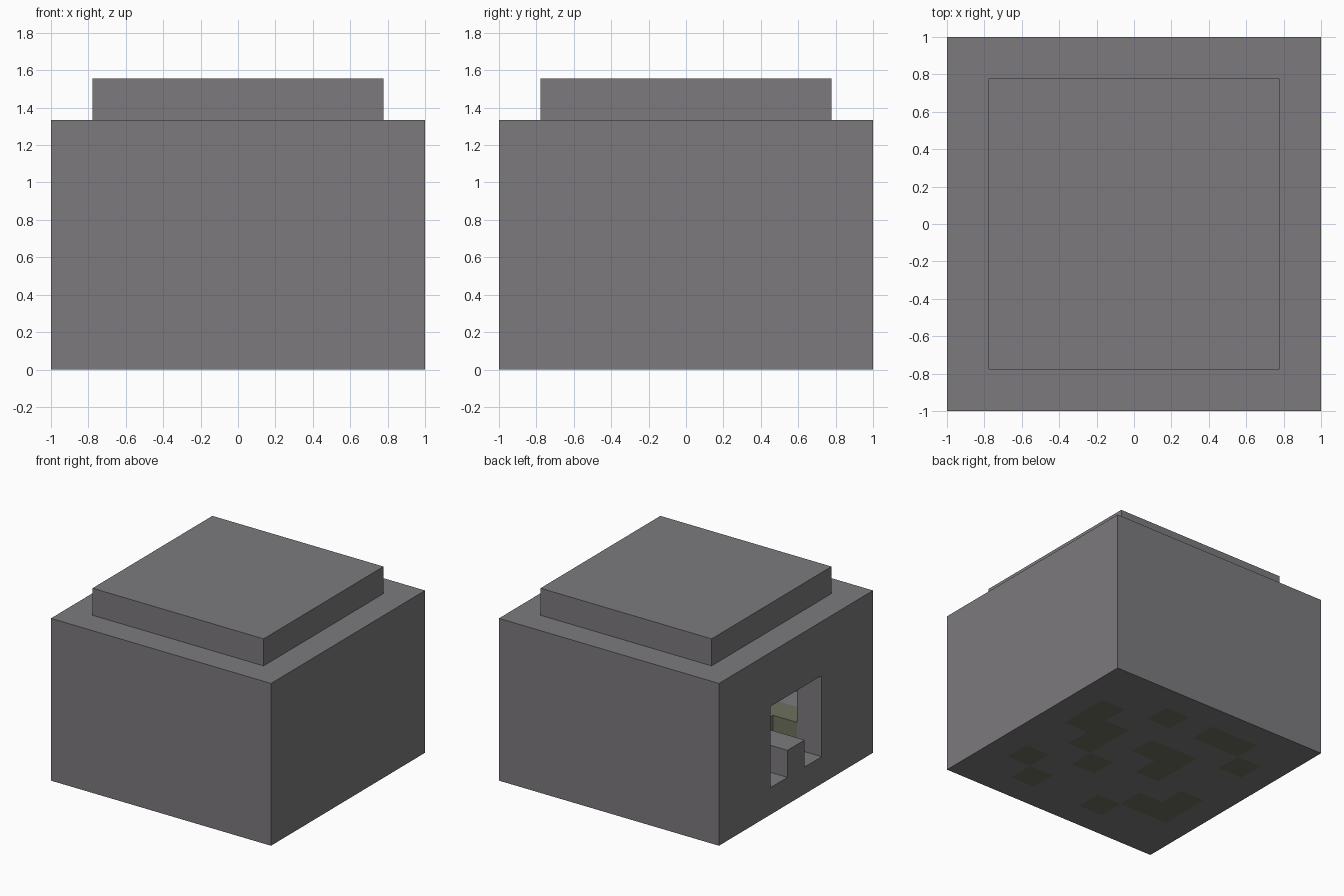
import bpy
import bmesh
from mathutils import Vector

old = bpy.data.objects.get("Cube")
if old:
    bpy.data.objects.remove(old, do_unlink=True)

S = 2 / 9          # edge length of one stone block
DIRS = [Vector(d) for d in ((1, 0, 0), (-1, 0, 0), (0, 1, 0),
                            (0, -1, 0), (0, 0, 1), (0, 0, -1))]


def material(name, rgb):
    m = bpy.data.materials.new(name)
    m.use_nodes = True
    m.diffuse_color = (*rgb, 1)
    bsdf = m.node_tree.nodes["Principled BSDF"]
    bsdf.inputs["Base Color"].default_value = (*rgb, 1)
    bsdf.inputs["Roughness"].default_value = 1
    return m


grey = material("grey stone", (0.20, 0.193, 0.203))
moss = material("mossy stone", (0.155, 0.165, 0.11))


def block_mesh(name, blocks, mossy=()):
    """Join unit blocks into one skin, keeping only the exposed faces."""
    bm = bmesh.new()
    for b in blocks:
        for d in DIRS:
            if tuple(int(c) for c in Vector(b) + d) in blocks:
                continue
            # two in-plane axes, ordered so the face points along d
            u = Vector((abs(d.y) + abs(d.z), abs(d.x), 0))
            v = d.cross(u)
            mid = Vector(b) + Vector((0, 0, 0.5)) + d / 2
            corners = [mid + (u * p + v * q) / 2
                       for p, q in ((-1, -1), (1, -1), (1, 1), (-1, 1))]
            face = bm.faces.new([bm.verts.new(c * S) for c in corners])
            face.material_index = int(b in mossy)
    bmesh.ops.remove_doubles(bm, verts=bm.verts, dist=0.001)
    mesh = bpy.data.meshes.new(name)
    bm.to_mesh(mesh)
    bm.free()
    mesh.materials.append(grey)
    mesh.materials.append(moss)
    obj = bpy.data.objects.new(name, mesh)
    bpy.context.collection.objects.link(obj)
    return obj


# Room: two-layer floor with walls one block thick
side = range(-4, 5)
room = {(x, y, z) for x in side for y in side for z in range(6)
        if z < 2 or max(abs(x), abs(y)) == 4}

# Doorway in the right wall, with a pit on each side of the doorstep
for y in (-1, 0, 1):
    room -= {(-4, y, 2), (-4, y, 3)}
for y in (-1, 1):
    room -= {(-4, y, 1), (-3, y, 1)}

# Mossy blocks scattered over the floor
moss_cells = [(3, 2), (3, 1), (2, 1), (2, 0), (1, -1), (3, -2), (2, -3),
              (1, 3), (-1, 3), (-2, 3), (-3, 2), (0, 1), (-1, 1), (-1, 0),
              (-1, -3), (-2, -2), (-3, -2), (-3, -1)]
mossy_blocks = {(x, y, z) for x, y in moss_cells for z in (0, 1)}
block_mesh("stone_room", room, mossy_blocks)

# Roof slab closing the room
inner = range(-3, 4)
block_mesh("roof_slab", {(x, y, 6) for x in inner for y in inner})
